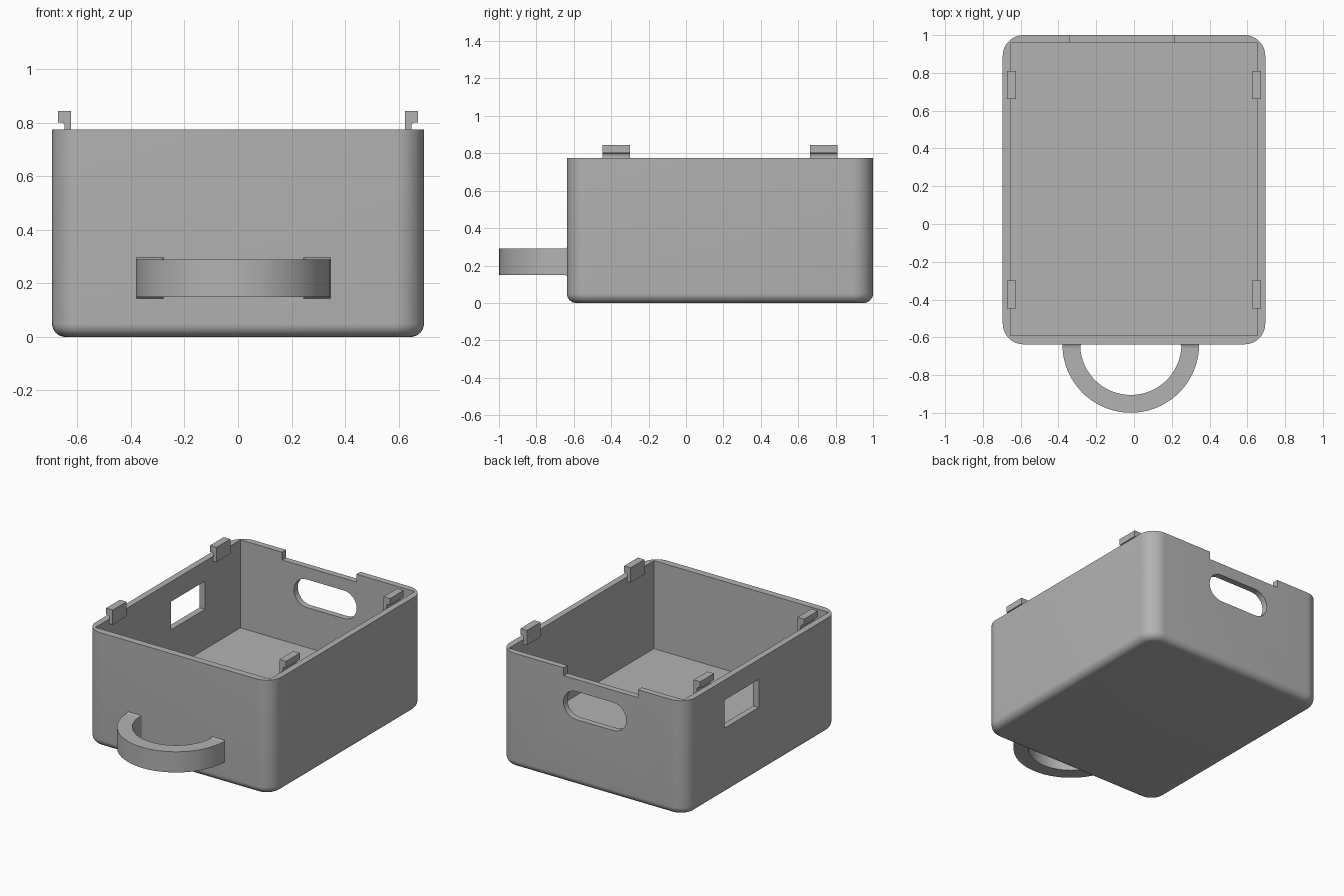
import bpy, bmesh, math
from mathutils import Vector

if "Cube" in bpy.data.objects:
    bpy.data.objects.remove(bpy.data.objects["Cube"])

grey = bpy.data.materials.new("plain grey")
grey.diffuse_color = (0.45, 0.45, 0.45, 1)
grey.use_nodes = True
grey.node_tree.nodes["Principled BSDF"].inputs["Base Color"].default_value = grey.diffuse_color

X, Y0, Y1, TOP = 0.695, -0.637, 1.0, 0.775   # outer limits of the tray
IX, IY0, IY1, FLOOR = 0.653, -0.59, 0.958, 0.18  # inner cavity


def make(name, bm, smooth=True):
    bmesh.ops.recalc_face_normals(bm, faces=bm.faces)
    me = bpy.data.meshes.new(name)
    bm.to_mesh(me)
    bm.free()
    ob = bpy.data.objects.new(name, me)
    bpy.context.collection.objects.link(ob)
    me.materials.append(grey)
    if smooth:
        bpy.context.view_layer.objects.active = ob
        ob.select_set(True)
        bpy.ops.object.shade_smooth_by_angle(angle=math.radians(30))
        ob.select_set(False)
    return ob


def prism(points, offset):
    """Extrude a closed outline of 3D points along an offset vector."""
    bm = bmesh.new()
    face = bm.faces.new([bm.verts.new(p) for p in points])
    ext = bmesh.ops.extrude_face_region(bm, geom=[face])
    verts = [g for g in ext["geom"] if isinstance(g, bmesh.types.BMVert)]
    bmesh.ops.translate(bm, verts=verts, vec=Vector(offset))
    return bm


def block(x0, x1, y0, y1, z0, z1):
    return prism([(x0, y0, z0), (x1, y0, z0), (x1, y1, z0), (x0, y1, z0)], (0, 0, z1 - z0))


def rounded_loop(inset, radius, z, steps=10):
    """Rounded rectangle of the tray outline."""
    pts = []
    for cx, cy, a0 in ((X, Y1, 0), (-X, Y1, 90), (-X, Y0, 180), (X, Y0, 270)):
        ox = cx - math.copysign(inset + radius, cx)
        oy = cy - (1 if cy == Y1 else -1) * (inset + radius)
        for i in range(steps + 1):
            a = math.radians(a0 + 90 * i / steps)
            pts.append((ox + radius * math.cos(a), oy + radius * math.sin(a), z))
    return pts


def loft(rings, closed_ends=True):
    bm = bmesh.new()
    loops = [[bm.verts.new(p) for p in r] for r in rings]
    n = len(loops[0])
    for a, b in zip(loops, loops[1:]):
        for i in range(n):
            bm.faces.new((a[i], a[(i + 1) % n], b[(i + 1) % n], b[i]))
    bm.faces.new(loops[0])
    bm.faces.new(loops[-1])
    return bm


# Tray body with rounded corners and a rounded bottom edge
FILLET, CORNER = 0.05, 0.11
rings = []
for i in range(9):
    a = math.radians(90 * i / 8)
    inset = FILLET * (1 - math.sin(a))
    rings.append(rounded_loop(inset, CORNER - inset, FILLET * (1 - math.cos(a))))
rings.append(rounded_loop(0, CORNER, TOP))
tray = make("tray_body", loft(rings), smooth=False)

# Cavity, side window, rim notch and grip slot
slot = []
for cx, a0 in ((0.122, -90), (-0.158, 90)):
    for i in range(13):
        a = math.radians(a0 + 15 * i)
        slot.append((cx + 0.095 * math.cos(a), 0.9, 0.545 + 0.095 * math.sin(a)))
cutters = {
    "cavity_cutter": block(-IX, IX, IY0, IY1, FLOOR, 1.0),
    "window_cutter": block(-0.8, -0.6, 0.215, 0.58, 0.45, 0.64),
    "notch_cutter": block(-0.34, 0.215, 0.9, 1.1, 0.722, 0.9),
    "slot_cutter": prism(slot, (0, 0.2, 0)),
}
helpers = []
for name, bm in cutters.items():
    cutter = make(name, bm, smooth=False)
    cutter.hide_render = True
    helpers.append(cutter)
    mod = tray.modifiers.new(name, "BOOLEAN")
    mod.operation = "DIFFERENCE"
    mod.solver = "EXACT"
    mod.object = cutter
bpy.context.view_layer.objects.active = tray
tray.select_set(True)
for name in cutters:
    bpy.ops.object.modifier_apply(modifier=name)
bpy.ops.object.shade_smooth_by_angle(angle=math.radians(30))
tray.select_set(False)
for h in helpers:
    bpy.data.objects.remove(h)

# Half-ring pull handle, slightly flared where it meets the front
HX, HY, Z0, Z1 = -0.017, Y0, 0.15, 0.29
rings = []
STEPS = 48
sections = [(0, 0.006), (1.5, 0.001)] + [(180 * i / STEPS, 0) for i in range(1, STEPS)]
sections += [(178.5, 0.001), (180, 0.006)]
for deg, flare in sections:
    a = math.radians(180 + deg)
    ring = []
    for r, z in ((0.268 - flare, Z0 - flare), (0.362, Z0 - flare),
                 (0.362, Z1 + flare), (0.268 - flare, Z1 + flare)):
        ring.append((HX + r * math.cos(a), HY + r * math.sin(a), z))
    rings.append(ring)
make("pull_handle", loft(rings))

# Four hooked clips on the side rims: stem inside the wall, lip overhanging it
for side, sname in ((-1, "left"), (1, "right")):
    for y, yname in ((-0.447, "front"), (0.662, "back")):
        hook = [(0.624, 0.745), (0.654, 0.745), (0.648, 0.775)]
        for i in range(5):  # small fillet under the lip
            a = math.radians(180 - 22.5 * i)
            hook.append((0.662 + 0.014 * math.cos(a), 0.788 + 0.014 * math.sin(a)))
        hook += [(0.673, 0.802), (0.673, 0.845), (0.624, 0.845)]
        make(f"clip_{yname}_{sname}",
             prism([(side * x, y, z) for x, z in hook], (0, 0.147, 0)))
